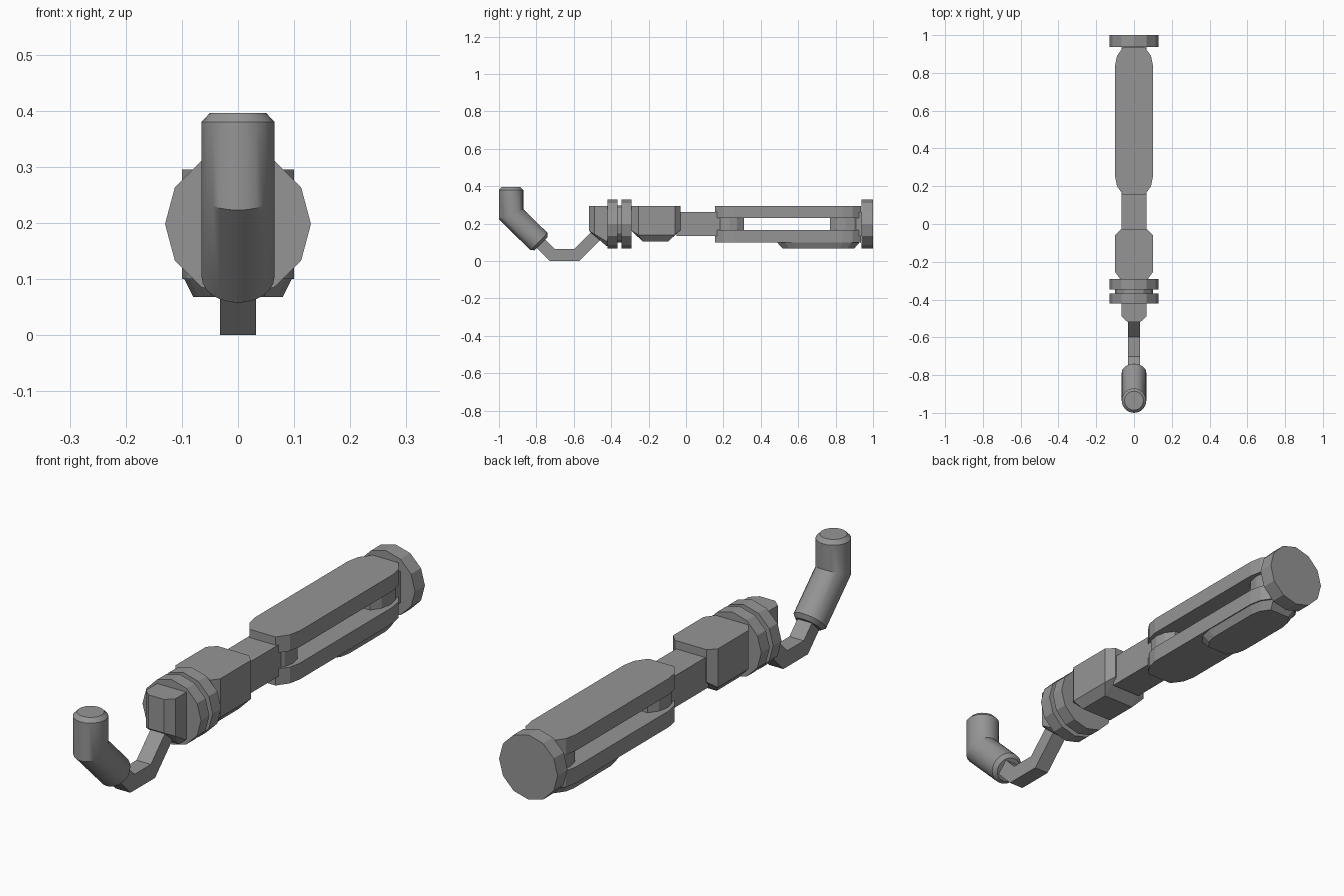
import bpy
import bmesh
from math import cos, sin, pi, radians
from mathutils import Vector

if "Cube" in bpy.data.objects:
    bpy.data.objects.remove(bpy.data.objects["Cube"])

grey = bpy.data.materials.new("plain grey")
grey.use_nodes = True
COLOUR = (0.3, 0.3, 0.3, 1)
grey.diffuse_color = COLOUR
grey.node_tree.nodes["Principled BSDF"].inputs["Base Color"].default_value = COLOUR


def finish(name, bm, smooth=False):
    bmesh.ops.recalc_face_normals(bm, faces=bm.faces)
    mesh = bpy.data.meshes.new(name)
    bm.to_mesh(mesh)
    bm.free()
    mesh.materials.append(grey)
    obj = bpy.data.objects.new(name, mesh)
    bpy.context.collection.objects.link(obj)
    if smooth:
        bpy.ops.object.select_all(action="DESELECT")
        obj.select_set(True)
        bpy.context.view_layer.objects.active = obj
        bpy.ops.object.shade_smooth_by_angle(angle=radians(30))
    return obj


def hull(name, points):
    """Faceted solid around points mirrored across x = 0."""
    bm = bmesh.new()
    for x, y, z in points:
        for side in (-1, 1):
            bm.verts.new((side * x, y, z))
    res = bmesh.ops.convex_hull(bm, input=bm.verts)
    loose = [v for v in bm.verts if not v.link_faces]
    bmesh.ops.delete(bm, geom=loose, context="VERTS")
    bmesh.ops.dissolve_limit(bm, angle_limit=radians(1), verts=bm.verts, edges=bm.edges)
    return finish(name, bm)


def box(name, x, y0, y1, z0, z1):
    return hull(name, [(x, y, z) for y in (y0, y1) for z in (z0, z1)])


def capsule(y0, y1, half, z):
    """Right half of a long outline with rounded ends."""
    ends = ((0.58, 0), (0.9, 0.45), (1, 0.95))
    return [(half * w, y, z) for w, d in ends for y in (y0 + d * half, y1 - d * half)]


def disc(name, radius, y0, y1, z=0.198, sides=12):
    return hull(name, [(radius * cos(a), y, z + radius * sin(a))
                       for a in (2 * pi * i / sides for i in range(sides))
                       for y in (y0, y1) if cos(a) > -0.01])


def sweep(name, path, section, scales, smooth=False):
    """Carry a section along a path in the side plane with mitred bends."""
    bm = bmesh.new()
    pts = [Vector(p) for p in path]
    rings = []
    for i, p in enumerate(pts):
        before = (p - pts[i - 1]).normalized() if i else (pts[1] - p).normalized()
        after = (pts[i + 1] - p).normalized() if i < len(pts) - 1 else before
        along = (before + after).normalized()
        across = Vector((-along.y, along.x)) / along.dot(before)
        ring = []
        for u, v in section:
            q = p + across * v * scales[i]
            ring.append(bm.verts.new((u * scales[i], q.x, q.y)))
        rings.append(ring)
    n = len(section)
    for a, b in zip(rings, rings[1:]):
        for k in range(n):
            bm.faces.new((a[k], a[(k + 1) % n], b[(k + 1) % n], b[k]))
    bm.faces.new(rings[0])
    bm.faces.new(rings[-1])
    return finish(name, bm, smooth)


# Bent round grip at the front, bevelled at both ends
circle = [(0.065 * cos(2 * pi * i / 24), 0.065 * sin(2 * pi * i / 24)) for i in range(24)]
sweep("bent_grip",
      [(-0.935, 0.396), (-0.935, 0.38), (-0.935, 0.25), (-0.786, 0.104), (-0.775, 0.093)],
      circle, [0.77, 1, 1, 1, 0.77], smooth=True)

# Square rod dipping down between the grip and the body
h = 0.032
sweep("square_rod",
      [(-0.79, 0.1075), (-0.715, h), (-0.585, h), (-0.45, 0.167)],
      [(-h, -h), (h, -h), (h, h), (-h, h)], [1] * 4)

# Chamfered block that holds the rod
hull("rod_socket", [
    (0.065, -0.40, 0.295), (0.065, -0.49, 0.295), (0.035, -0.518, 0.295),
    (0.035, -0.518, 0.16), (0.065, -0.49, 0.145), (0.035, -0.425, 0.08),
    (0.065, -0.425, 0.105), (0.065, -0.40, 0.105), (0.035, -0.40, 0.08)])

# Two collar discs on a core
disc("collar_core", 0.1, -0.40, -0.30)
disc("front_collar", 0.13, -0.42, -0.367)
disc("rear_collar", 0.13, -0.346, -0.292)

# Main block, chamfered in plan and along its underside
hull("main_block", [
    (0.07, -0.295, 0.295), (0.1, -0.255, 0.295), (0.1, -0.06, 0.295), (0.07, -0.03, 0.295),
    (0.07, -0.295, 0.165), (0.1, -0.255, 0.14), (0.1, -0.06, 0.14), (0.07, -0.03, 0.165),
    (0.07, -0.232, 0.105), (0.07, -0.095, 0.105)])

# Necks joining the handle to the block and the end cap
box("front_neck", 0.065, -0.05, 0.20, 0.135, 0.262)
box("rear_neck", 0.065, 0.88, 0.95, 0.135, 0.262)

# Handle: two rounded bars held apart by spacers
for name, z0, z1 in (("upper_bar", 0.23, 0.295), ("lower_bar", 0.10, 0.165)):
    hull(name, capsule(0.155, 0.935, 0.1, z0) + capsule(0.155, 0.935, 0.1, z1))
for name, y0, y1 in (("front_spacer", 0.155, 0.31), ("rear_spacer", 0.77, 0.935)):
    hull(name, capsule(y0, y1, 0.08, 0.16) + capsule(y0, y1, 0.08, 0.235))

# Tapered pad under the lower bar
hull("under_pad", capsule(0.485, 0.93, 0.097, 0.102) + capsule(0.515, 0.90, 0.08, 0.068))

# Round end cap at the back
disc("end_cap", 0.13, 0.937, 1.0)
